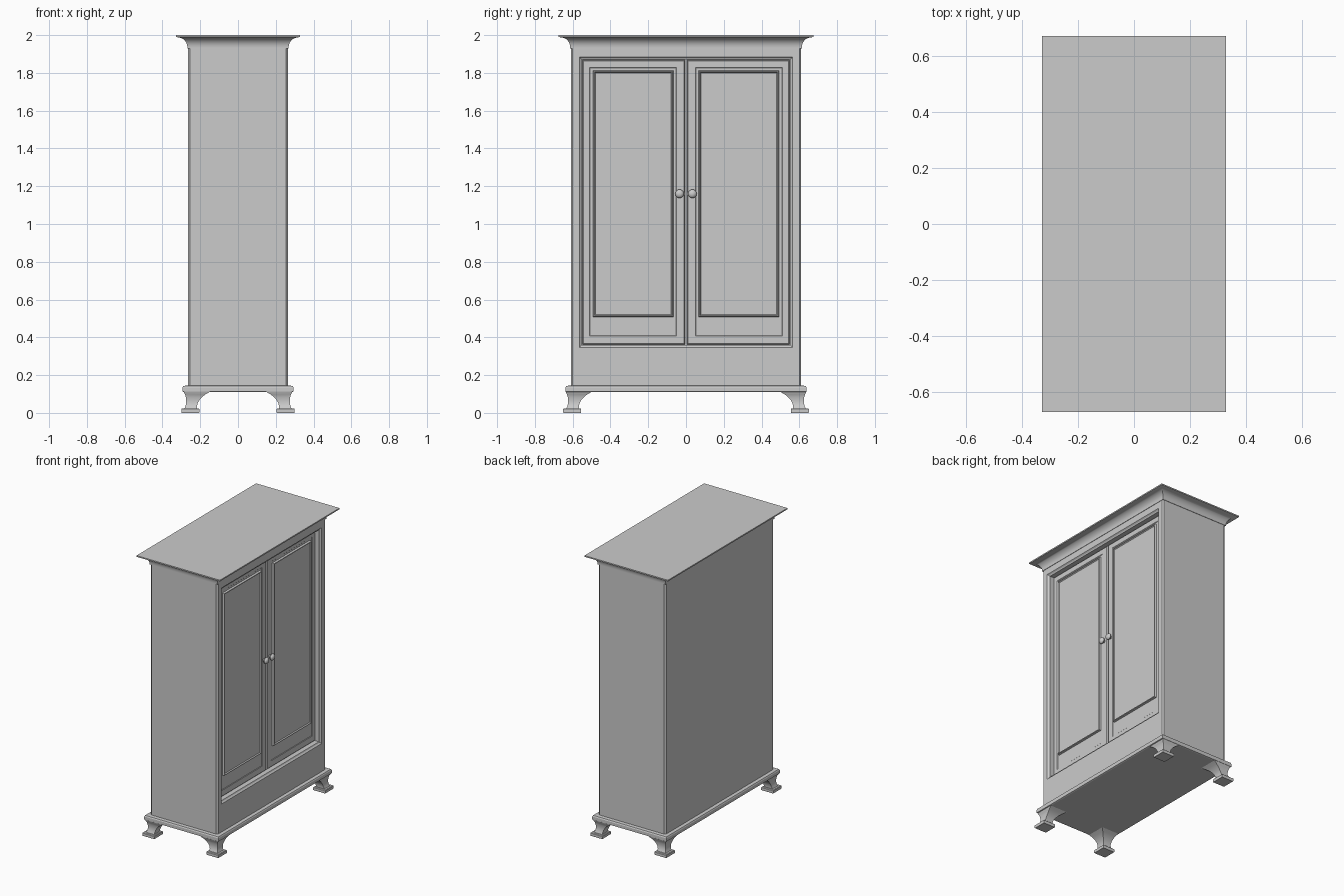
import bpy, bmesh
from math import sin, cos, pi

if "Cube" in bpy.data.objects:
    bpy.data.objects.remove(bpy.data.objects["Cube"])


def loft(name, rings, smooth=False):
    """Skin a list of equal-length point rings and cap both ends."""
    bm = bmesh.new()
    vs = [[bm.verts.new(p) for p in r] for r in rings]
    n = len(vs[0])
    for a, b in zip(vs, vs[1:]):
        for i in range(n):
            j = (i + 1) % n
            bm.faces.new((a[i], a[j], b[j], b[i]))
    bm.faces.new(vs[0][::-1])
    bm.faces.new(vs[-1])
    bmesh.ops.recalc_face_normals(bm, faces=bm.faces)
    me = bpy.data.meshes.new(name)
    bm.to_mesh(me)
    bm.free()
    ob = bpy.data.objects.new(name, me)
    bpy.context.collection.objects.link(ob)
    if smooth:
        bpy.ops.object.select_all(action='DESELECT')
        ob.select_set(True)
        bpy.context.view_layer.objects.active = ob
        bpy.ops.object.shade_smooth_by_angle(angle=0.6)
    return ob


def rect_z(x0, x1, y0, y1, z):
    return [(x0, y0, z), (x1, y0, z), (x1, y1, z), (x0, y1, z)]


def rect_x(x, y0, y1, z0, z1):
    return [(x, y0, z0), (x, y1, z0), (x, y1, z1), (x, y0, z1)]


HX, HY = 0.265, 0.61   # half size of the carcass


def moulding(name, profile, smooth=True):
    """Profile of (overhang, z) swept around the carcass outline."""
    return loft(name, [rect_z(-HX - o, HX + o, -HY - o, HY + o, z) for o, z in profile], smooth)


# Carcass: chamfered corners and a stepped door opening in the +x face
body = [(-HX, HY - 0.01, 0.14, 1.95), (-HX + 0.01, HY, 0.14, 1.95),
        (HX - 0.01, HY, 0.14, 1.95), (HX, HY - 0.01, 0.14, 1.95),
        (HX, 0.565, 0.345, 1.885), (HX - 0.008, 0.558, 0.352, 1.878),
        (HX - 0.012, 0.55, 0.36, 1.87), (0.205, 0.55, 0.36, 1.87)]
loft("carcass", [rect_x(x, -y, y, a, b) for x, y, a, b in body])

# Cornice: cove sweeping out to a thin top board
cove = [(0.05 - 0.047 * cos(t * pi / 16), 1.935 + 0.052 * sin(t * pi / 16)) for t in range(9)]
moulding("cornice", [(0, 1.93), (0.003, 1.93)] + cove + [(0.064, 1.991), (0.064, 2.0)])

# Plinth
moulding("plinth", [(0.02, 0.11), (0.028, 0.113), (0.028, 0.135), (0.024, 0.143), (0.0, 0.145)], False)

# Raised-panel doors with knobs: (x, y inner, y outer, z bottom, z top)
door = [(0.19, 0.004, 0.549, 0.361, 1.869), (0.22, 0.004, 0.549, 0.361, 1.869),
        (0.226, 0.010, 0.543, 0.367, 1.863), (0.226, 0.050, 0.510, 0.408, 1.828),
        (0.223, 0.053, 0.507, 0.411, 1.825), (0.223, 0.067, 0.493, 0.508, 1.812),
        (0.236, 0.070, 0.490, 0.511, 1.809), (0.238, 0.075, 0.485, 0.516, 1.804),
        (0.231, 0.080, 0.480, 0.521, 1.799)]
knob = [(0.215, 0.010), (0.232, 0.010), (0.236, 0.016), (0.241, 0.021), (0.247, 0.023),
        (0.253, 0.021), (0.258, 0.016), (0.262, 0.008)]
for s, side in ((-1, "left"), (1, "right")):
    loft(side + "_door", [rect_x(x, s * a, s * b, c, d) for x, a, b, c, d in door])
    loft(side + "_knob", [[(x, s * 0.034 + r * cos(k * pi / 12), 1.16 + r * sin(k * pi / 12))
                           for k in range(24)] for x, r in knob], True)

# Feet: neck flaring inwards up to the plinth, standing on a square pad
# neck section: (outer edge inset, inner edge inset, z), measured from the pad's outer corner
PX, PY = 0.30, 0.65
neck = [(0.016, 0.082, 0.022), (0.022, 0.083, 0.036), (0.026, 0.087, 0.052), (0.026, 0.096, 0.068),
        (0.024, 0.109, 0.083), (0.020, 0.126, 0.097), (0.015, 0.142, 0.106), (0.013, 0.152, 0.112)]
pad = [(0.002, 0.093, 0), (0, 0.095, 0.003), (0, 0.095, 0.02), (0.004, 0.091, 0.024)]
for sx in (-1, 1):
    for sy in (-1, 1):
        tag = ("front" if sx > 0 else "back") + ("_right" if sy > 0 else "_left")
        for part, prof in (("foot", neck), ("foot_pad", pad)):
            loft(tag + "_" + part, [rect_z(sx * (PX - o), sx * (PX - i), sy * (PY - o), sy * (PY - i), z)
                                    for o, i, z in prof], part == "foot")
